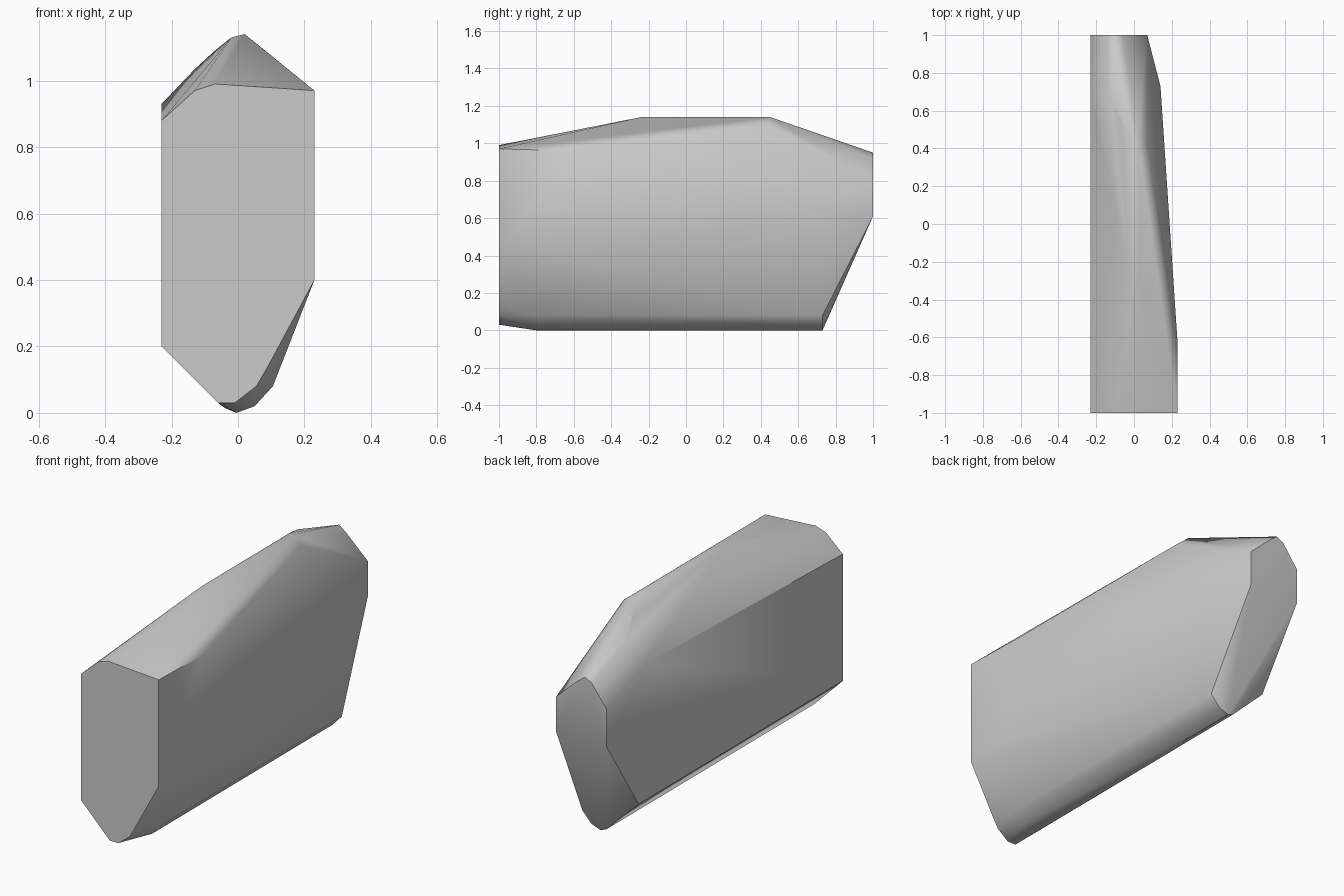
import bpy
import bmesh
import math

# Remove the default cube only
default_cube = bpy.data.objects.get("Cube")
if default_cube:
    bpy.data.objects.remove(default_cube, do_unlink=True)

# Named stations shared by several outlines
FRONT, BACK = -1.0, 1.0
KEEL_FRONT, KEEL_BACK = -0.8, 0.73
LEFT, RIGHT = -0.23, 0.23
RIDGE, TOP = 0.02, 1.14


def make_material(name, value):
    material = bpy.data.materials.new(name)
    material.use_nodes = True
    colour = (value, value, value, 1)
    material.diffuse_color = colour
    shader = material.node_tree.nodes["Principled BSDF"]
    shader.inputs["Base Color"].default_value = colour
    return material


def section(y, outline):
    """Place an (x, z) outline on the plane at the given y."""
    return [(x, y, z) for x, z in outline]


def build_hull(name, points, material, smooth_angle):
    """Wrap the points in a convex skin and merge its flat areas."""
    bm = bmesh.new()
    for point in points:
        bm.verts.new(point)
    result = bmesh.ops.convex_hull(bm, input=bm.verts[:])
    unused = {v for v in result["geom_interior"] + result["geom_unused"]
              if isinstance(v, bmesh.types.BMVert) and not v.link_faces}
    bmesh.ops.delete(bm, geom=list(unused), context="VERTS")
    bmesh.ops.dissolve_limit(bm, angle_limit=math.radians(0.5),
                             verts=bm.verts[:], edges=bm.edges[:])
    bmesh.ops.recalc_face_normals(bm, faces=bm.faces[:])
    mesh = bpy.data.meshes.new(name)
    bm.to_mesh(mesh)
    bm.free()
    mesh.materials.append(material)
    obj = bpy.data.objects.new(name, mesh)
    bpy.context.collection.objects.link(obj)
    bpy.ops.object.select_all(action="DESELECT")
    obj.select_set(True)
    bpy.context.view_layer.objects.active = obj
    bpy.ops.object.shade_smooth_by_angle(angle=math.radians(smooth_angle))
    return obj


# Flat front end
front_end = section(FRONT, [
    (LEFT, 0.2), (LEFT, 0.88), (-0.13, 0.97), (-0.07, 0.99),
    (RIGHT, 0.97), (RIGHT, 0.4), (0.09, 0.14), (0.055, 0.08),
    (-0.01, 0.03), (-0.06, 0.03),
])

# Flat back end
back_end = section(BACK, [
    (LEFT, 0.61), (LEFT, 0.81), (-0.14, 0.93), (-0.1, 0.95),
    (-0.06, 0.92), (0.07, 0.8), (0.07, 0.61),
])

# Rounded keel, the same at both ends
keel = [(0.105, 0.08), (0.05, 0.02), (-0.005, 0), (-0.04, 0.015)]
keel_line = section(KEEL_FRONT, keel) + section(KEEL_BACK, keel)

# Top ridge with its rounded left edge
ridge_line = [
    (RIDGE, -0.24, TOP), (RIDGE, 0.45, TOP),
    (-0.02, -0.28, 1.13), (-0.02, 0.47, 1.13),
    (-0.07, 0.55, 1.09), (-0.13, 0.69, 1.035),
    (0.07, 0.43, 1.1),
]

# Corners of the two sides
side_corners = [
    (LEFT, 0.68, 0.93), (LEFT, KEEL_BACK, 0.2),
    (RIGHT, -0.62, 0.96), (RIGHT, KEEL_FRONT, 0.41),
    (0.14, KEEL_BACK, 0.65),
]

grey = make_material("plain grey", 0.6)
build_hull("rock_body",
           front_end + back_end + keel_line + ridge_line + side_corners,
           grey, 40)
